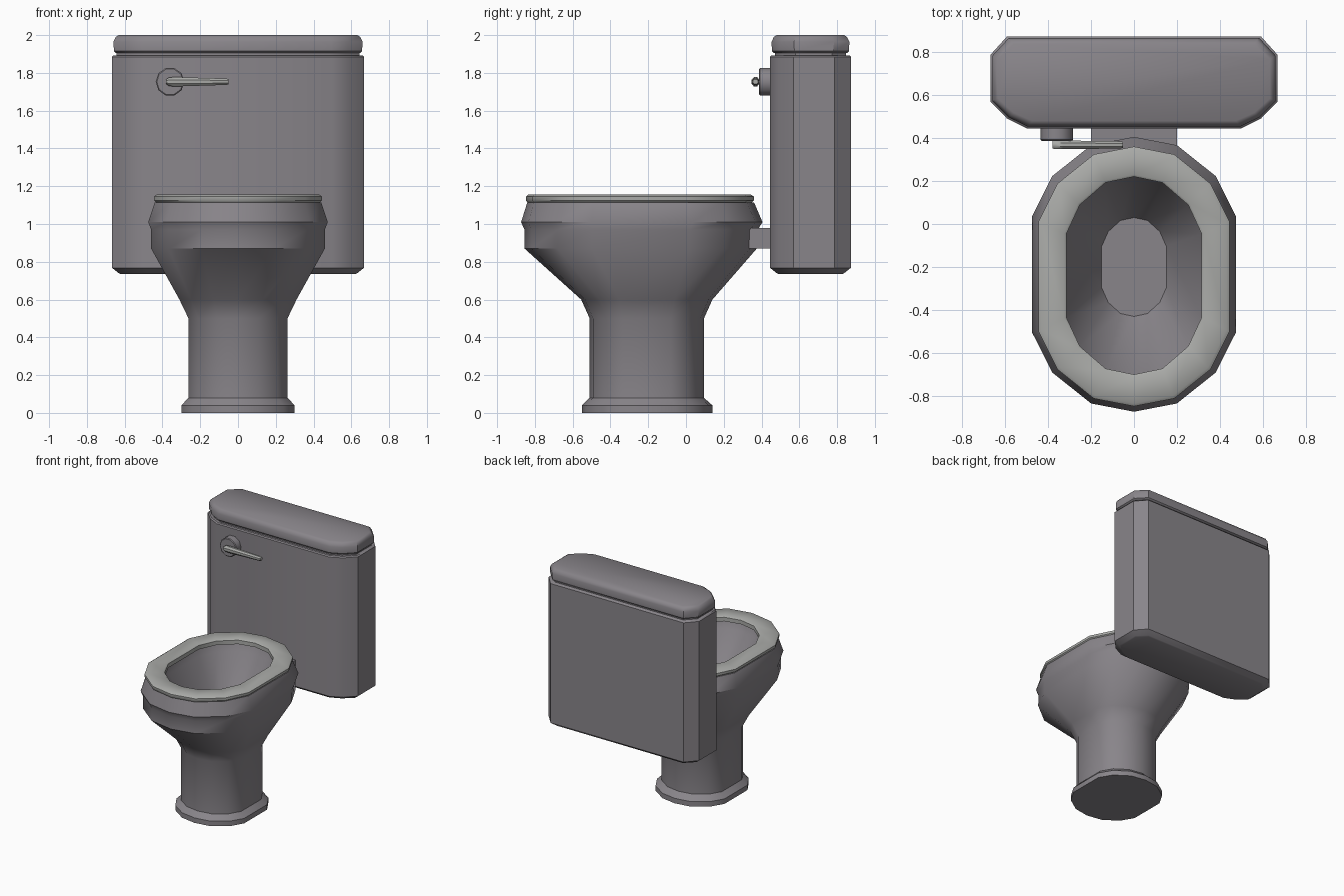
import bpy, bmesh, math

if "Cube" in bpy.data.objects:
    bpy.data.objects.remove(bpy.data.objects["Cube"])


def material(name, rgb):
    m = bpy.data.materials.new(name)
    m.diffuse_color = (*rgb, 1)
    m.use_nodes = True
    m.node_tree.nodes["Principled BSDF"].inputs["Base Color"].default_value = m.diffuse_color
    return m


BODY = material("grey ceramic", (0.25, 0.235, 0.255))
SEAT = material("light grey", (0.40, 0.405, 0.39))


def finish(name, bm, mat, angle):
    bmesh.ops.recalc_face_normals(bm, faces=bm.faces)
    me = bpy.data.meshes.new(name)
    bm.to_mesh(me)
    bm.free()
    ob = bpy.data.objects.new(name, me)
    bpy.context.collection.objects.link(ob)
    me.materials.append(mat)
    bpy.ops.object.select_all(action='DESELECT')
    ob.select_set(True)
    bpy.context.view_layer.objects.active = ob
    bpy.ops.object.shade_smooth_by_angle(angle=math.radians(angle))
    return ob


def loft(name, rings, mat, closed=False, angle=40):
    """Skin a list of vertex rings; cap the ends or join them in a loop."""
    bm = bmesh.new()
    vs = [[bm.verts.new(p) for p in r] for r in rings]
    n = len(vs[0])
    pairs = list(zip(vs, vs[1:])) + ([(vs[-1], vs[0])] if closed else [])
    for a, b in pairs:
        for i in range(n):
            j = (i + 1) % n
            bm.faces.new((a[i], a[j], b[j], b[i]))
    if not closed:
        bm.faces.new(vs[0][::-1])
        bm.faces.new(vs[-1])
    return finish(name, bm, mat, angle)


# Elongated 14-sided oval shared by bowl, base and seat
Q = [(1, .42), (.8, .715), (.42, .94), (0, 1)]
OVAL = Q + [(-x, y) for x, y in Q[-2::-1]]
OVAL += [(-x, -y) for x, y in OVAL]


def oval(z, hx, y0, y1):
    c, h = (y0 + y1) / 2, (y1 - y0) / 2
    return [(x * hx, c + y * h, z) for x, y in OVAL]


# Pedestal, bowl and hollow interior
loft("bowl", [oval(*r) for r in [
    (0, .30, -.55, .14), (.04, .30, -.55, .14), (.08, .262, -.51, .095),
    (.50, .262, -.51, .095), (.60, .31, -.555, .14), (.87, .46, -.855, .375),
    (.97, .46, -.855, .38), (1.01, .475, -.873, .405), (1.115, .44, -.84, .36),
    (1.115, .33, -.72, .24), (1.06, .315, -.70, .22), (.75, .15, -.43, .03)]], BODY)

# Seat ring
loft("seat", [oval(*r) for r in [
    (1.115, .435, -.84, .35), (1.125, .445, -.848, .36), (1.145, .445, -.848, .36),
    (1.155, .43, -.835, .345), (1.155, .325, -.71, .23), (1.147, .315, -.70, .22),
    (1.115, .315, -.70, .22)]], SEAT, closed=True)

# Tank outline: broad chamfers at front, small ones at the back
H = [(.5, -1), (.59, -.79), (.667, -.42), (.667, .6), (.59, 1)]
OUT = H + [(-x, y) for x, y in H[::-1]]


def tank_ring(z, d):
    return [(x * (1 - d / .667), .659 + y * (.214 - d), z) for x, y in OUT]


loft("tank", [tank_ring(*r) for r in [
    (.735, .045), (.74, .035), (.768, 0), (1.885, 0), (1.893, .008)]], BODY)
loft("tank_neck", [tank_ring(1.88, .025), tank_ring(1.915, .025)], BODY)
loft("tank_lid", [tank_ring(*r) for r in [
    (1.905, .02), (1.915, .01), (1.965, .008), (1.99, .02), (2.0, .035)]], BODY)

# Connector between bowl and tank
loft("connector", [[(sx * .2, y, z) for sx, z in
                    ((-1, .87), (1, .87), (1, .98), (-1, .98))]
                   for y in (.2, .47)], BODY)


# Flush knob and tapered lever
def disc(y, r, n=10):
    return [(-.36 + r * math.cos(2 * math.pi * i / n), y,
             1.753 + r * math.sin(2 * math.pi * i / n)) for i in range(n)]


loft("flush_knob", [disc(.46, .076), disc(.392, .076), disc(.387, .07)], BODY)


def bar(x, ry, rz, n=8):
    return [(x, .368 + ry * math.cos(2 * math.pi * (i + .5) / n),
             1.753 + rz * math.sin(2 * math.pi * (i + .5) / n)) for i in range(n)]


loft("flush_lever", [bar(-.38, .018, .014), bar(-.365, .022, .025), bar(-.33, .022, .027),
                     bar(-.06, .018, .018), bar(-.05, .014, .014)], SEAT)
